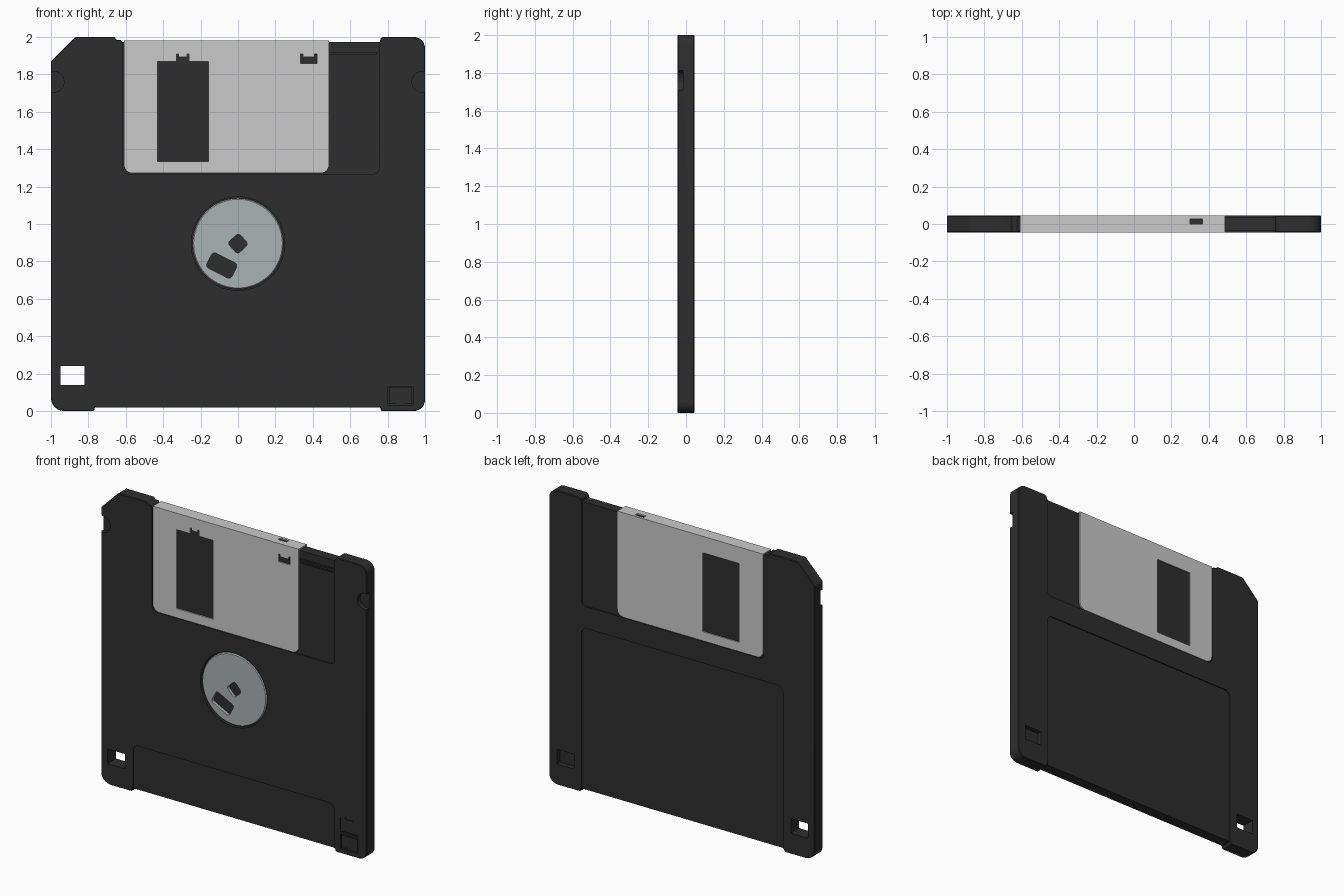
import bpy, bmesh, math
from mathutils import Vector

if "Cube" in bpy.data.objects:
    bpy.data.objects.remove(bpy.data.objects["Cube"])

F = 0.045          # half thickness of the case
R = 0.035          # half thickness under the shutter


def material(name, rgb):
    m = bpy.data.materials.new(name)
    m.diffuse_color = (*rgb, 1)
    m.use_nodes = True
    m.node_tree.nodes["Principled BSDF"].inputs["Base Color"].default_value = m.diffuse_color
    return m


BLACK = material("black plastic", (0.027, 0.027, 0.027))
STEEL = material("shutter metal", (0.59, 0.59, 0.59))
HUB = material("hub metal", (0.41, 0.44, 0.44))


def rounded(points, steps=6):
    """Outline from (x, z, radius) corners, with arcs at the rounded ones."""
    out, n = [], len(points)
    for i, (x, z, r) in enumerate(points):
        p = Vector((x, z))
        if r == 0:
            out.append(p)
            continue
        a = (Vector(points[i - 1][:2]) - p).normalized()
        b = (Vector(points[(i + 1) % n][:2]) - p).normalized()
        half = a.angle(b) / 2
        d = r / math.tan(half)
        c = p + (a + b).normalized() * (r / math.sin(half))
        u, v = p + a * d - c, p + b * d - c
        sweep = u.angle(v)
        for k in range(steps + 1):
            t = k / steps
            out.append(c + (u * math.sin((1 - t) * sweep) + v * math.sin(t * sweep)) / math.sin(sweep))
    return out


def rect(x0, x1, z0, z1, bottom=0, top=0):
    return rounded([(x0, z0, bottom), (x1, z0, bottom), (x1, z1, top), (x0, z1, top)])


def circle(x, z, r, n=64, arc=2 * math.pi):
    return [Vector((x + r * math.cos(arc * k / n), z + r * math.sin(arc * k / n))) for k in range(n)]


def turned(x, z, w, h, r, degrees):
    """Rounded rectangle turned about its centre."""
    a = math.radians(degrees)
    return [Vector((x + p.x * math.cos(a) - p.y * math.sin(a), z + p.x * math.sin(a) + p.y * math.cos(a)))
            for p in rect(-w / 2, w / 2, -h / 2, h / 2, r, r)]


def prism(name, outline, y0, y1, mat=None):
    """Extrude an x-z outline from y0 to y1."""
    bm = bmesh.new()
    face = bm.faces.new([bm.verts.new((p.x, y0, p.y)) for p in outline])
    ext = bmesh.ops.extrude_face_region(bm, geom=[face])
    bmesh.ops.translate(bm, vec=(0, y1 - y0, 0),
                        verts=[g for g in ext["geom"] if isinstance(g, bmesh.types.BMVert)])
    bmesh.ops.recalc_face_normals(bm, faces=bm.faces)
    me = bpy.data.meshes.new(name)
    bm.to_mesh(me)
    bm.free()
    ob = bpy.data.objects.new(name, me)
    bpy.context.collection.objects.link(ob)
    if mat:
        me.materials.append(mat)
    else:
        ob.hide_render = True
    return ob


def bevel(ob, width):
    m = ob.modifiers.new("bevel", 'BEVEL')
    m.width, m.segments, m.limit_method, m.angle_limit = width, 1, 'ANGLE', math.radians(40)


def finish(ob, cuts=()):
    """Cut (outline, y0, y1) prisms out of the object, bake it and shade it."""
    cutters = [prism("cutter", *c) for c in cuts]
    for c in cutters:
        m = ob.modifiers.new("cut", 'BOOLEAN')
        m.operation, m.solver, m.object = 'DIFFERENCE', 'EXACT', c
    mat = ob.data.materials[0]
    bpy.context.view_layer.update()
    dg = bpy.context.evaluated_depsgraph_get()
    me = bpy.data.meshes.new_from_object(ob.evaluated_get(dg))
    ob.modifiers.clear()
    ob.data = me
    me.materials.clear()
    me.materials.append(mat)
    for p in me.polygons:
        p.material_index = 0
    for c in cutters:
        bpy.data.objects.remove(c)
    bpy.ops.object.select_all(action='DESELECT')
    ob.select_set(True)
    bpy.context.view_layer.objects.active = ob
    bpy.ops.object.shade_smooth_by_angle(angle=math.radians(30))


# Case: one outline with clipped corner, stepped top and stepped bottom
case = prism("case", rounded([
    (-1, 0, .07), (-.77, 0, .008), (-.765, .02, 0), (.76, .02, 0), (.765, 0, .008), (1, 0, .06),
    (1, 2, .06), (.76, 2, .02), (.76, 1.972, 0), (-.62, 1.972, 0), (-.625, 1.985, 0),
    (-.65, 1.985, 0), (-.66, 2, 0), (-.87, 2, .02), (-1, 1.87, .02)]), -F, F, BLACK)
bevel(case, 0.004)
shutter_bed = rect(-.614, .755, 1.268, 2.1, .03)
cuts = [
    (shutter_bed, -.1, -R), (shutter_bed, R, .1),                 # shutter beds
    (rect(-.76, .755, -.1, .32, 0, .04), -.1, -F + .008),         # front label area
    (rect(-.76, .755, -.1, 1.12, 0, .04), F - .008, .1),          # back label area
    (circle(0, .895, .25), -.1, -.02),                            # hub well
    (rect(-.95, -.82, .14, .24), -.1, .1),                        # open square hole
    (rect(.81, .94, .14, .24), .012, .1),                         # closed square hole, back
    (rect(.802, .936, .032, .132), -.1, -F + .012),               # write-protect tab well
    (rect(.802, .936, .145, .152), -.1, -F + .008),               # tab track lines
    (rect(.798, .804, .16, .24), -.1, -F + .006),
    (circle(.865, .238, .03, 13, math.pi * 13 / 12), -.1, -F + .006),
    (rect(.40, .74, 1.887, 1.893), -.1, -R + .008),               # shutter guide grooves
    (rect(.40, .74, 1.905, 1.918), -.1, -R + .012),
]
cuts += [(circle(s * .985, 1.76, .055, 40), -.1, -.015) for s in (-1, 1)]  # side notches
finish(case, cuts)

# Write-protect tab
tab = prism("write_protect_tab", rect(.808, .930, .038, .126), -F + .001, -.03, BLACK)
finish(tab, [(rect(.845, .89, .03, .05), -.1, -F + .006)])


def clip_hole(x0, x1, z0, z1):
    """Small punched slot with an ear at each upper end."""
    e = .012
    return [Vector(p) for p in ((x0, z0), (x1, z0), (x1, z1 + .016), (x1 - e, z1 + .016),
                                (x1 - e, z1), (x0 + e, z1), (x0 + e, z1 + .016), (x0, z1 + .016))]


# Sliding shutter: a folded sheet covering front, top and back
shutter = prism("shutter", rect(-.61, .487, 1.272, 1.982, .045), -F + .0005, F - .0005, STEEL)
finish(shutter, [
    (rect(-.8, .8, 1.1, 1.9735), -R - .001, R + .001),            # hollow inside
    (rect(-.43, -.157, 1.333, 1.87), -.1, .1),                    # head window
    (clip_hole(-.33, -.262, 1.86, 1.894), -.1, -.02),
    (clip_hole(.335, .422, 1.857, 1.894), -.1, -.02),
    (rect(.30, .365, 1.96, 2.1), -.0, .028),                      # slot in top fold
])

# Metal hub with spindle hole and drive slot
hub = prism("hub", circle(0, .895, .243), -.041, -.015, HUB)
bevel(hub, 0.006)
finish(hub, [
    (turned(0, .895, .08, .08, .018, 42), -.1, .1),
    (turned(-.087, .778, .15, .09, .02, -27), -.1, .1),
])
